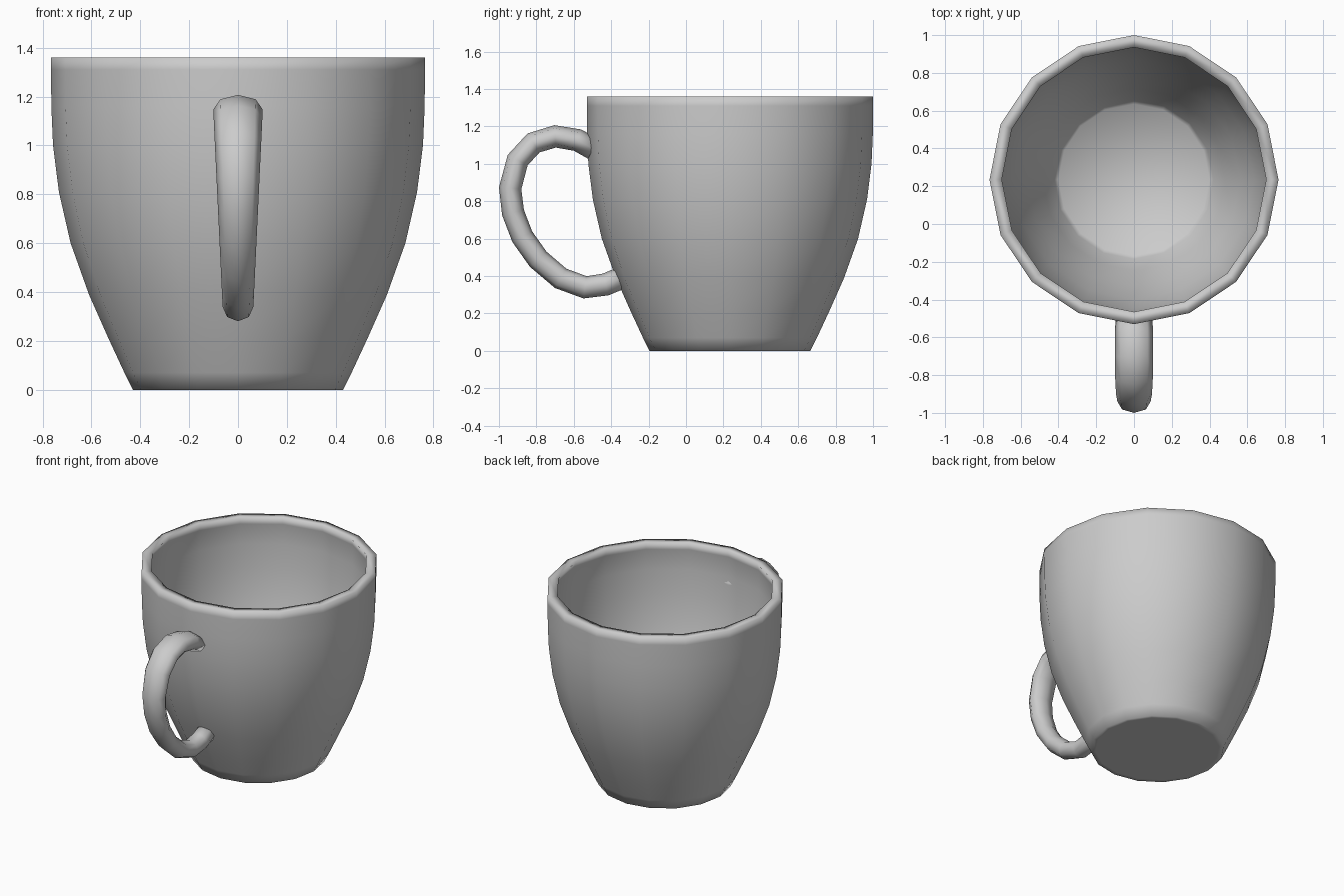
import bpy, bmesh
from math import sin, cos, pi
from mathutils import Vector

if "Cube" in bpy.data.objects:
    bpy.data.objects.remove(bpy.data.objects["Cube"])


def skin_rings(name, rings):
    """Bridge a list of equal rings of points, cap both ends, shade smooth."""
    bm = bmesh.new()
    loops = [[bm.verts.new(p) for p in ring] for ring in rings]
    n = len(loops[0])
    for a, b in zip(loops, loops[1:]):
        for i in range(n):
            j = (i + 1) % n
            bm.faces.new((a[i], a[j], b[j], b[i]))
    bm.faces.new(loops[0][::-1])
    bm.faces.new(loops[-1])
    bmesh.ops.recalc_face_normals(bm, faces=bm.faces)
    for f in bm.faces:
        f.smooth = True
    mesh = bpy.data.meshes.new(name)
    bm.to_mesh(mesh)
    bm.free()
    obj = bpy.data.objects.new(name, mesh)
    bpy.context.collection.objects.link(obj)
    return obj


# Cup body: (radius, z) from the base up the outside, over the rim, down inside
SIDES, CUP_Y = 16, 0.235
profile = [
    (0.40, 0.0), (0.43, 0.0), (0.465, 0.07), (0.53, 0.21), (0.61, 0.39),
    (0.685, 0.60), (0.733, 0.81), (0.757, 1.0), (0.764, 1.16), (0.765, 1.31),
    (0.765, 1.36), (0.70, 1.36), (0.713, 1.31), (0.713, 1.17), (0.705, 1.0),
    (0.682, 0.81), (0.635, 0.61), (0.562, 0.41), (0.482, 0.22), (0.42, 0.085),
    (0.40, 0.06),
]
skin_rings("cup_body", [
    [(r * cos(2 * pi * i / SIDES), CUP_Y + r * sin(2 * pi * i / SIDES), z)
     for i in range(SIDES)]
    for r, z in profile])

# Handle: flattened octagonal section swept along a (y, z) path, wider at the top
path = [Vector(p) for p in [
    (-0.495, 1.08), (-0.58, 1.127), (-0.70, 1.147), (-0.815, 1.112),
    (-0.90, 1.02), (-0.94, 0.87), (-0.925, 0.74), (-0.875, 0.61),
    (-0.79, 0.49), (-0.67, 0.388), (-0.54, 0.34), (-0.43, 0.355),
    (-0.335, 0.395)]]
rings = []
for k, p in enumerate(path):
    t = (path[min(k + 1, len(path) - 1)] - path[max(k - 1, 0)]).normalized()
    across = Vector((-t.y, t.x))
    half_width = 0.063 + 0.038 * (p.y - 0.34) / 0.8
    ring = []
    for i in range(8):
        a = 2 * pi * i / 8
        q = p + across * (0.06 * sin(a))
        ring.append((half_width * cos(a), q.x, q.y))
    rings.append(ring)
skin_rings("handle", rings)
